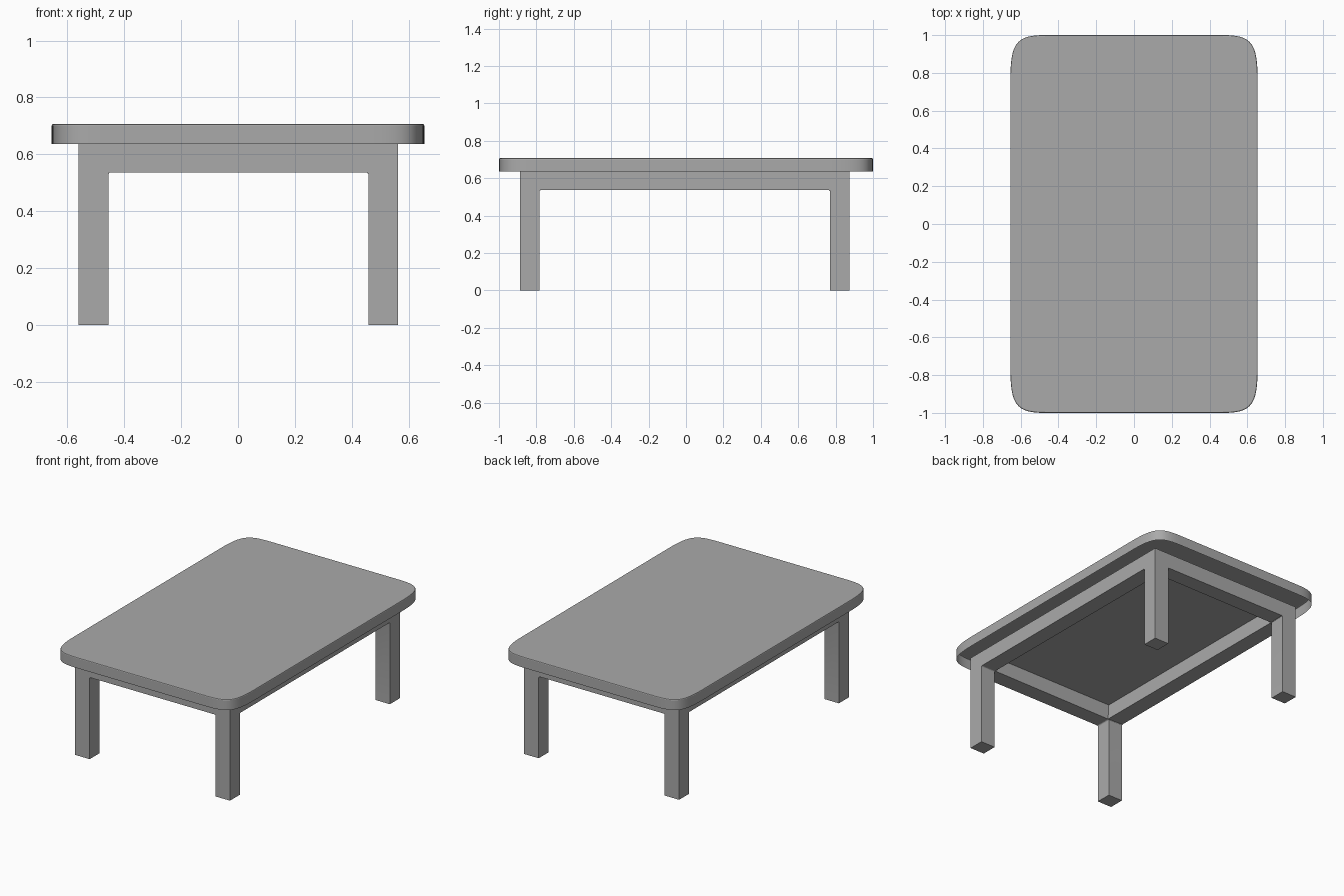
import bpy, bmesh
from mathutils import Vector
from mathutils.geometry import interpolate_bezier

cube = bpy.data.objects.get("Cube")
if cube:
    bpy.data.objects.remove(cube, do_unlink=True)

grey = bpy.data.materials.new("plain_grey")
grey.use_nodes = True
COLOUR = (0.4, 0.4, 0.4, 1)
grey.diffuse_color = COLOUR
grey.node_tree.nodes["Principled BSDF"].inputs["Base Color"].default_value = COLOUR

TOP_Z, TOP_UNDER, RAIL_UNDER = 0.707, 0.637, 0.536


def add_object(name, bm):
    mesh = bpy.data.meshes.new(name)
    bm.to_mesh(mesh)
    bm.free()
    mesh.materials.append(grey)
    obj = bpy.data.objects.new(name, mesh)
    bpy.context.collection.objects.link(obj)
    return obj


def extrude(bm, faces, dz):
    ret = bmesh.ops.extrude_face_region(bm, geom=faces, use_keep_orig=True)
    verts = [g for g in ret["geom"] if isinstance(g, bmesh.types.BMVert)]
    bmesh.ops.translate(bm, verts=verts, vec=(0, 0, dz))
    return verts


# Table top: a shell open underneath, one corner curve mirrored to all four corners
corner = interpolate_bezier(Vector((0.655, 0.77)), Vector((0.653, 0.96)),
                            Vector((0.622, 1.0)), Vector((0.47, 1.0)), 14)
outline = []
for sx, sy in ((1, 1), (-1, 1), (-1, -1), (1, -1)):
    arc = corner if sx * sy > 0 else reversed(corner)
    outline += [(p.x * sx, p.y * sy, TOP_UNDER) for p in arc]
bm = bmesh.new()
face = bm.faces.new([bm.verts.new(p) for p in outline])
upper = extrude(bm, [face], TOP_Z - TOP_UNDER)
rim = [e for e in bm.edges if all(v in upper for v in e.verts)]
bmesh.ops.bevel(bm, geom=rim, offset=0.006, segments=2, profile=0.5, affect="EDGES")
bmesh.ops.recalc_face_normals(bm, faces=bm.faces)
underside = [f for f in bm.faces if f.normal.z < -0.9]
bmesh.ops.delete(bm, geom=underside, context="FACES_ONLY")
table_top = add_object("table_top", bm)

# Base: a ring of square rails standing on four legs, one joined solid
xs = (-0.561, -0.456, 0.458, 0.563)
ys = (-0.887, -0.784, 0.77, 0.873)
bm = bmesh.new()
grid = [[bm.verts.new((x, y, TOP_UNDER)) for y in ys] for x in xs]
ring = [bm.faces.new((grid[i][j], grid[i + 1][j], grid[i + 1][j + 1], grid[i][j + 1]))
        for i in range(3) for j in range(3) if (i, j) != (1, 1)]
extrude(bm, ring, RAIL_UNDER - TOP_UNDER)
leg_tops = []
for f in bm.faces:
    c = f.calc_center_median()
    if abs(c.z - RAIL_UNDER) < 0.001 and abs(c.x) > 0.457 and abs(c.y) > 0.77:
        leg_tops.append(f)
feet = bmesh.ops.extrude_discrete_faces(bm, faces=leg_tops)["faces"]
for foot in feet:
    bmesh.ops.translate(bm, verts=foot.verts, vec=(0, 0, -RAIL_UNDER))

# Small fillets where the rails meet the legs
joints = [e for e in bm.edges if len(e.link_faces) == 2 and e.calc_length() < 0.2
          and all(abs(v.co.z - RAIL_UNDER) < 0.001 for v in e.verts)
          and abs(e.link_faces[0].normal.dot(e.link_faces[1].normal)) < 0.5]
bmesh.ops.bevel(bm, geom=joints, offset=0.006, segments=2, profile=0.5, affect="EDGES")
bmesh.ops.recalc_face_normals(bm, faces=bm.faces)
base = add_object("legs_and_rails", bm)

# Panel closing the rail frame, facing down
bm = bmesh.new()
bm.faces.new([bm.verts.new((xs[i], ys[j], TOP_UNDER))
              for i, j in ((1, 1), (1, 2), (2, 2), (2, 1))])
add_object("under_panel", bm)

# Smooth rounded corners, crisp edges elsewhere
for obj in (table_top, base):
    bpy.ops.object.select_all(action="DESELECT")
    obj.select_set(True)
    bpy.context.view_layer.objects.active = obj
    bpy.ops.object.shade_smooth_by_angle(angle=0.35)
